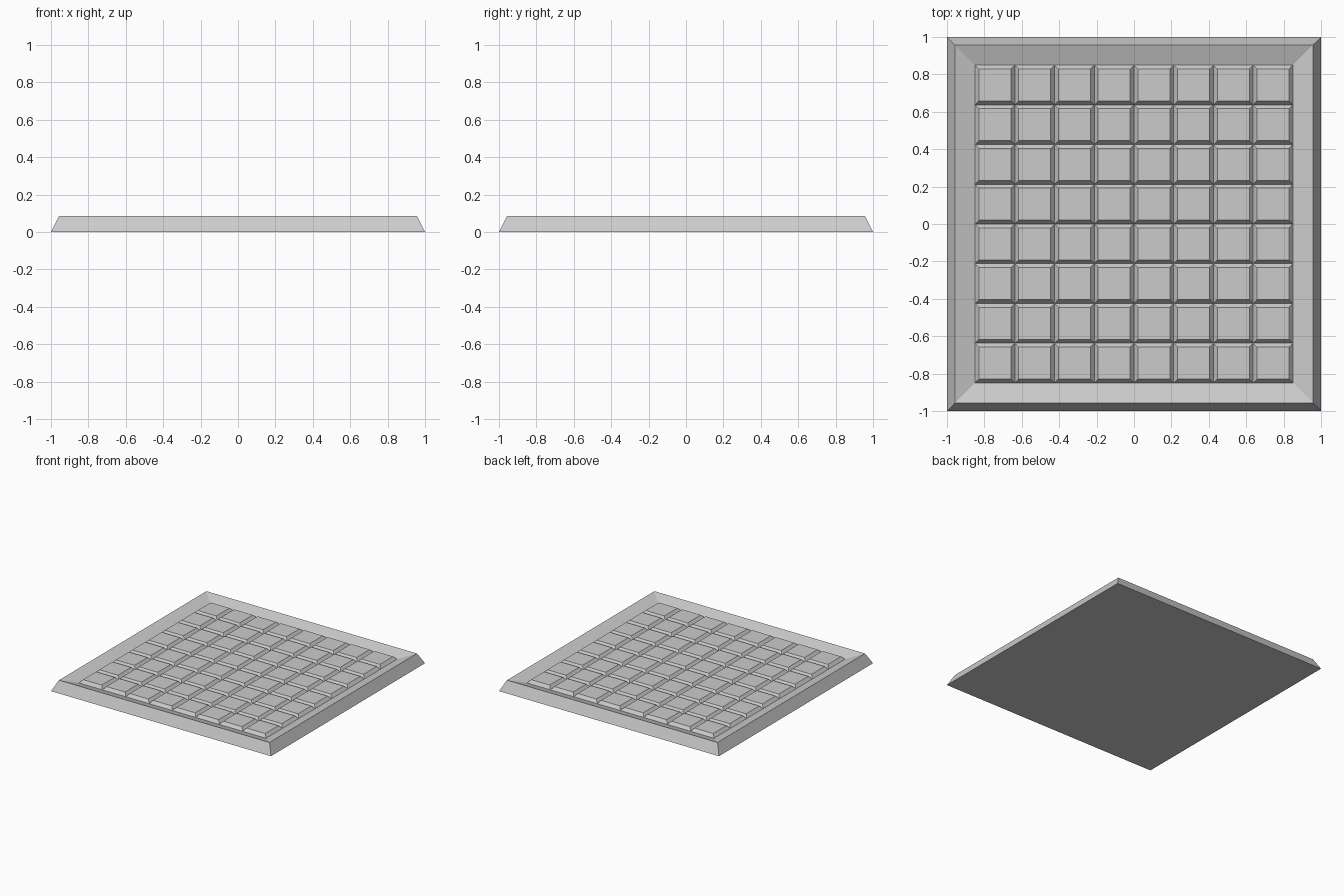
import bpy, bmesh

if "Cube" in bpy.data.objects:
    bpy.data.objects.remove(bpy.data.objects["Cube"])

N = 8            # tiles per side
FIELD = 0.85     # half width of the tiled field
FLOOR = 0.05     # groove level
TILE_TOP = 0.075
BEVEL = 0.021
PITCH = 2 * FIELD / N


def square(bm, cx, cy, half, z):
    return [bm.verts.new((cx + sx * half, cy + sy * half, z))
            for sx, sy in ((-1, -1), (1, -1), (1, 1), (-1, 1))]


def bridge(bm, lower, upper):
    for i in range(4):
        j = (i + 1) % 4
        bm.faces.new((lower[i], lower[j], upper[j], upper[i]))


def finish(bm, name):
    mesh = bpy.data.meshes.new(name)
    bm.to_mesh(mesh)
    bm.free()
    obj = bpy.data.objects.new(name, mesh)
    bpy.context.collection.objects.link(obj)
    return obj


# Board frame: flat underside, steep outer bevel, rim sloping down to the field
bm = bmesh.new()
base = square(bm, 0, 0, 1.0, 0)
crest = square(bm, 0, 0, 0.957, 0.085)
inner = square(bm, 0, 0, FIELD, FLOOR)
bm.faces.new(base[::-1])
bridge(bm, base, crest)
bridge(bm, crest, inner)
finish(bm, "board_frame")

# Raised bevelled tiles filling the field, joined along the grooves
bm = bmesh.new()
for row in range(N):
    for col in range(N):
        cx = -FIELD + (col + 0.5) * PITCH
        cy = -FIELD + (row + 0.5) * PITCH
        foot = square(bm, cx, cy, PITCH / 2, FLOOR)
        top = square(bm, cx, cy, PITCH / 2 - BEVEL, TILE_TOP)
        bridge(bm, foot, top)
        bm.faces.new(top)
bmesh.ops.remove_doubles(bm, verts=bm.verts[:], dist=0.0005)
finish(bm, "board_tiles")
